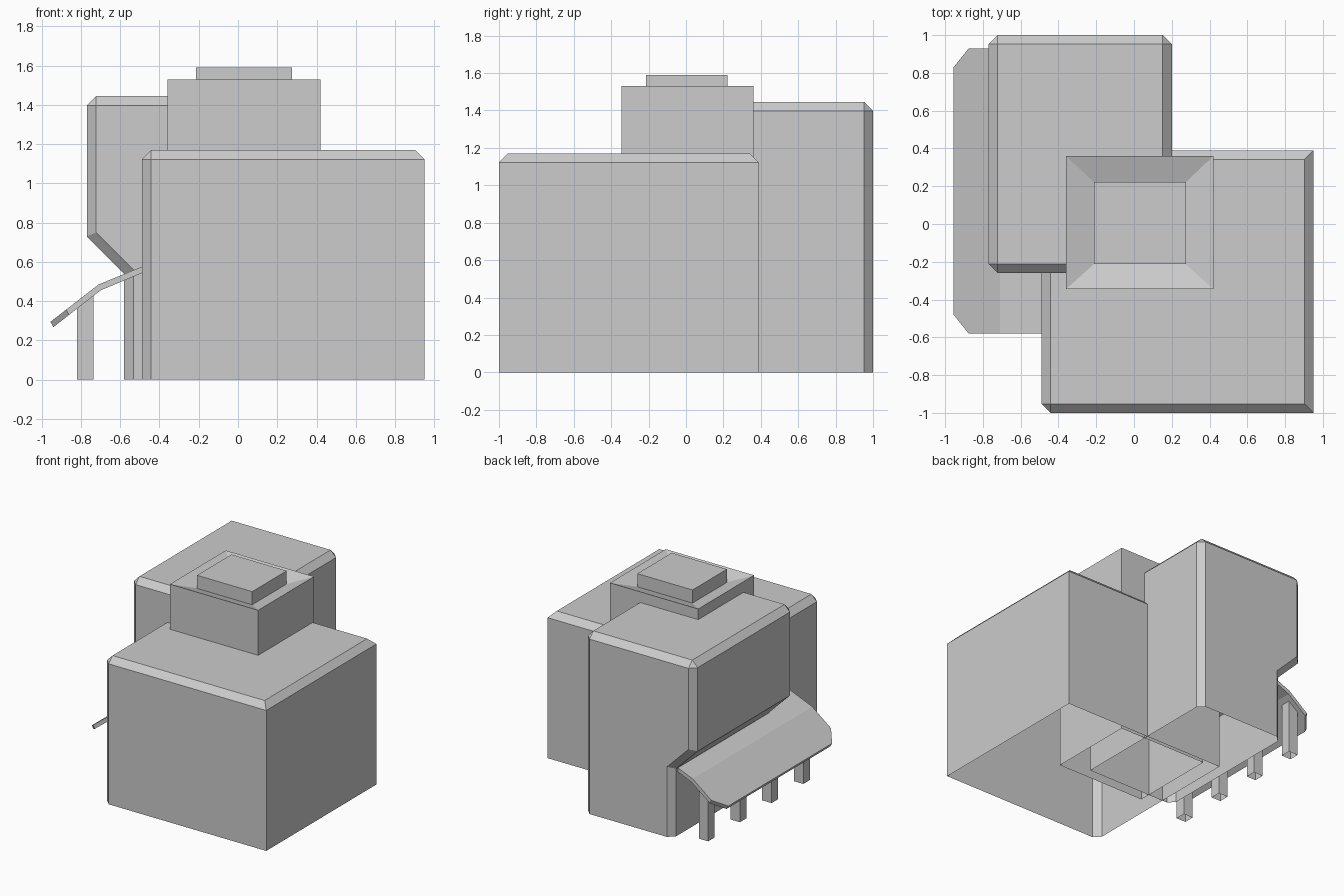
import bpy
import bmesh

cube = bpy.data.objects.get("Cube")
if cube:
    bpy.data.objects.remove(cube, do_unlink=True)

grey = bpy.data.materials.new("light_grey")
grey.use_nodes = True
COLOUR = (0.604, 0.604, 0.604, 1)
grey.diffuse_color = COLOUR
grey.node_tree.nodes["Principled BSDF"].inputs["Base Color"].default_value = COLOUR

CHAMFER = 0.048


def finish(name, bm):
    bmesh.ops.recalc_face_normals(bm, faces=bm.faces[:])
    mesh = bpy.data.meshes.new(name)
    bm.to_mesh(mesh)
    bm.free()
    mesh.materials.append(grey)
    obj = bpy.data.objects.new(name, mesh)
    bpy.context.collection.objects.link(obj)
    return obj


def prism(profile, y0, y1):
    """Extrude an x-z profile along y."""
    bm = bmesh.new()
    front = bm.faces.new([bm.verts.new((x, y0, z)) for x, z in profile])
    out = bmesh.ops.extrude_face_region(bm, geom=[front], use_keep_orig=True)
    new = [v for v in out["geom"] if isinstance(v, bmesh.types.BMVert)]
    bmesh.ops.translate(bm, verts=new, vec=(0, y1 - y0, 0))
    bmesh.ops.recalc_face_normals(bm, faces=bm.faces[:])
    return bm


def open_bottom(bm):
    floor = [f for f in bm.faces if all(v.co.z < 0.001 for v in f.verts)]
    bmesh.ops.delete(bm, geom=floor, context='FACES')


def chamfer(bm, rule, size=CHAMFER):
    """Cut the edges whose two end points satisfy the rule."""
    edges = [e for e in bm.edges if rule(e.verts[0].co, e.verts[1].co)]
    bmesh.ops.bevel(bm, geom=edges, offset=size, offset_type='OFFSET',
                    segments=1, profile=0.5, affect='EDGES', clamp_overlap=True)


# Wide front block: chamfered roof edge and one chamfered upright corner
bm = prism([(-0.49, 0), (0.95, 0), (0.95, 1.17), (-0.49, 1.17)], -1, 0.39)
open_bottom(bm)
chamfer(bm, lambda a, b: min(a.z, b.z) > 1.1
        or (max(a.x, b.x) < 0 and max(a.y, b.y) < 0))
finish("front_block", bm)

# Tall back block, its side overhanging a narrower base
bm = prism([(-0.58, 0), (0.2, 0), (0.2, 1.445), (-0.77, 1.445),
            (-0.77, 0.73), (-0.58, 0.54)], -0.26, 1)
open_bottom(bm)
chamfer(bm, lambda a, b: min(a.z, b.z) > 1.4
        or (abs(a.y - b.y) < 0.01 and abs(a.z - b.z) > 0.1
            and (max(a.x, b.x) < 0 or a.y > 0)))
finish("back_block", bm)

# Central tower: rim sloping down inward to a raised cap
bm = bmesh.new()
outer, inner = (-0.36, 0.42, -0.345, 0.36), (-0.213, 0.275, -0.213, 0.222)
rings = []
for (x0, x1, y0, y1), z in ((outer, 0), (outer, 1.53), (inner, 1.485), (inner, 1.59)):
    rings.append([bm.verts.new((x, y, z))
                  for x, y in ((x0, y0), (x1, y0), (x1, y1), (x0, y1))])
for low, high in zip(rings, rings[1:]):
    for i in range(4):
        j = (i + 1) % 4
        bm.faces.new((low[i], low[j], high[j], high[i]))
bm.faces.new(rings[-1])
finish("tower", bm)

# Bent awning with clipped outer corners
bm = prism([(-0.485, 0.577), (-0.71, 0.485), (-0.955, 0.295),
            (-0.94, 0.268), (-0.70, 0.455), (-0.485, 0.545)], -0.58, 0.93)
chamfer(bm, lambda a, b: max(a.x, b.x) < -0.9 and abs(a.y - b.y) < 0.01, 0.1)
finish("awning", bm)

# Row of posts under the awning
for i in range(4):
    y = -0.35 + 0.4 * i
    bm = prism([(-0.82, 0), (-0.737, 0), (-0.737, 0.44), (-0.82, 0.38)],
               y - 0.041, y + 0.041)
    open_bottom(bm)
    finish(f"awning_post_{i + 1}", bm)
